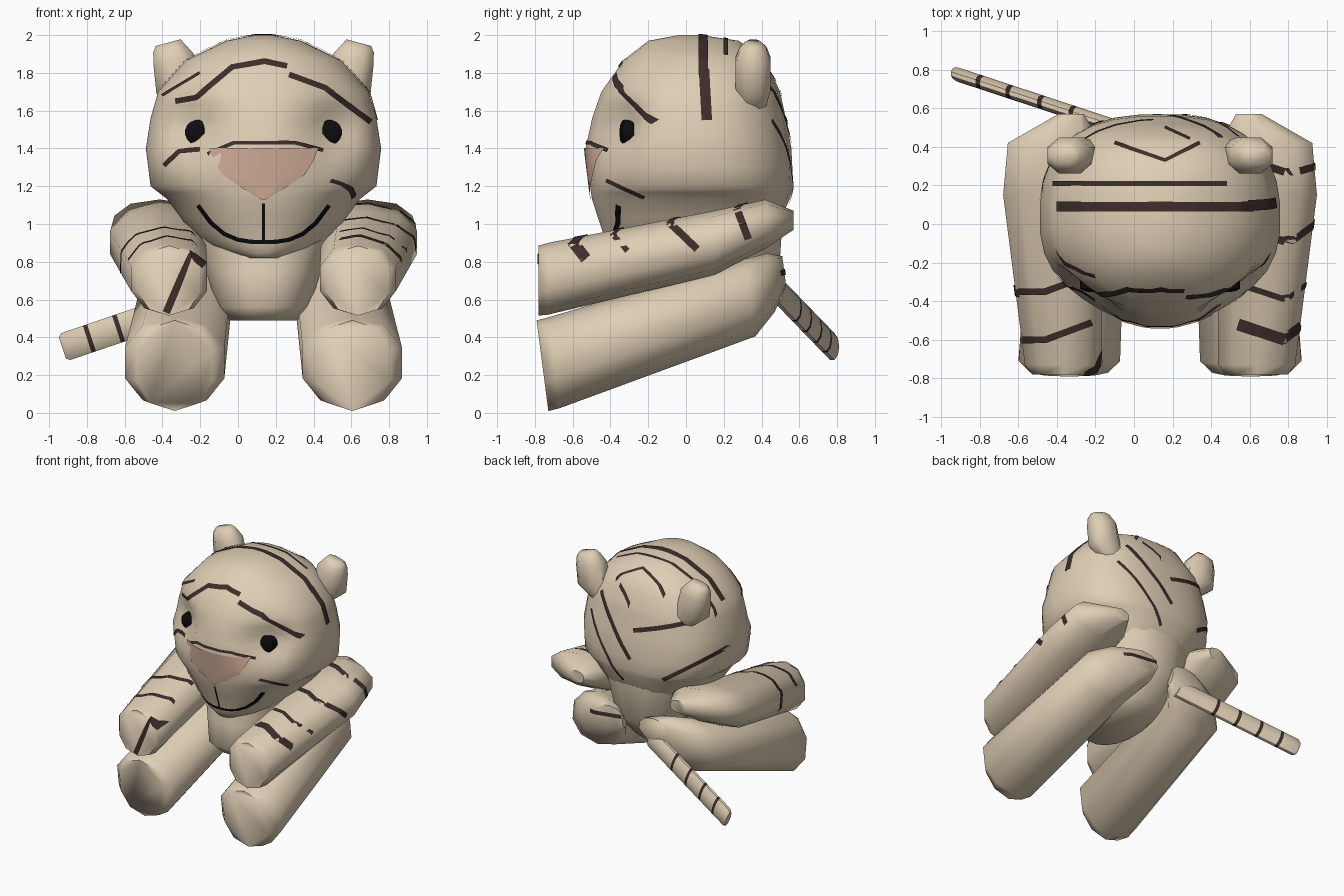
import bpy, math
from mathutils import Vector
from mathutils.bvhtree import BVHTree

cube = bpy.data.objects.get("Cube")
if cube:
    bpy.data.objects.remove(cube)

CX = 0.135  # symmetry plane of the animal; the tail swings past it
X, Y, Z = Vector((1, 0, 0)), Vector((0, 1, 0)), Vector((0, 0, 1))
trees = {}


def material(name, rgb):
    m = bpy.data.materials.new(name)
    m.use_nodes = True
    m.diffuse_color = (*rgb, 1)
    bsdf = next(n for n in m.node_tree.nodes if n.type == 'BSDF_PRINCIPLED')
    bsdf.inputs["Base Color"].default_value = (*rgb, 1)
    bsdf.inputs["Roughness"].default_value = 0.9
    return m


FUR = material("tan_fur", (0.74, 0.62, 0.46))
DARK = material("dark_brown_stripe", (0.045, 0.027, 0.023))
PINK = material("dusty_pink_nose", (0.67, 0.44, 0.33))
BLACK = material("black", (0.004, 0.004, 0.005))


def make(name, verts, faces, mats, angle=40):
    mesh = bpy.data.meshes.new(name)
    mesh.from_pydata(verts, [], faces)
    mesh.update()
    ob = bpy.data.objects.new(name, mesh)
    bpy.context.collection.objects.link(ob)
    for m in mats:
        mesh.materials.append(m)
    bpy.ops.object.select_all(action='DESELECT')
    ob.select_set(True)
    bpy.context.view_layer.objects.active = ob
    bpy.ops.object.shade_smooth_by_angle(angle=math.radians(angle))
    trees[name] = BVHTree.FromPolygons(verts, faces)
    return ob


def ring(center, u, v, count, power=2.0):
    """Superellipse ring spanned by half-axes u and v."""
    points = []
    for i in range(count):
        a = 2 * math.pi * (i + 0.5) / count
        c, s = math.cos(a), math.sin(a)
        points.append(center + u * math.copysign(abs(c) ** (2 / power), c)
                      + v * math.copysign(abs(s) ** (2 / power), s))
    return points


def loft(name, rings, mats=(FUR,), angle=40):
    """Skin a list of rings, wound so that normals face outward."""
    n = len(rings[0])
    verts = [p for r in rings for p in r]
    faces = [(k * n + i, k * n + (i + 1) % n, (k + 1) * n + (i + 1) % n, (k + 1) * n + i)
             for k in range(len(rings) - 1) for i in range(n)]
    faces += [tuple(reversed(range(n))), tuple(range(len(verts) - n, len(verts)))]
    middle = sum(verts, Vector()) / len(verts)
    a, b, c = (verts[i] for i in faces[n * (len(rings) // 2)][:3])
    if (b - a).cross(c - a).dot(a - middle) < 0:
        faces = [tuple(reversed(f)) for f in faces]
    return make(name, verts, faces, mats, angle)


# Projection frames: ray origin for 2D coordinates, and ray direction
VIEWS = {
    'front': (lambda a, b: Vector((a, -3, b)), Y),
    'back': (lambda a, b: Vector((a, 3, b)), -Y),
    'left': (lambda a, b: Vector((3, a, b)), -X),
    'right': (lambda a, b: Vector((-3, a, b)), X),
    'top': (lambda a, b: Vector((a, b, 4)), -Z),
}


def plate(name, part, view, rows, mat, cols=4, lift=0.006):
    """Lay rows of 2D point pairs as a thin sheet over a part."""
    origin, ray = VIEWS[view]
    verts, ids, faces = [], {}, []
    for r, (a, b) in enumerate(rows):
        for c in range(cols + 1):
            hit, normal, _, _ = trees[part].ray_cast(origin(*a.lerp(b, c / cols)), ray)
            if hit:
                ids[r, c] = len(verts)
                verts.append(hit + (normal - ray).normalized() * lift)
    for r in range(len(rows) - 1):
        for c in range(cols):
            quad = [(r, c), (r, c + 1), (r + 1, c + 1), (r + 1, c)]
            if all(q in ids for q in quad):
                f = [ids[q] for q in quad]
                p, q, s = (verts[i] for i in f[:3])
                if (q - p).cross(s - p).dot(ray) > 0:
                    f.reverse()
                faces.append(f)
    if faces:
        make(name, verts, faces, [mat])


def stripe(name, part, view, width, *path, mat=DARK):
    """Paint a mitred band along a 2D path projected onto a part."""
    points = [Vector(p) for p in path]
    dirs = [(b - a).normalized() for a, b in zip(points, points[1:])]
    rows = []
    for i, (a, b) in enumerate(zip(points, points[1:])):
        start = dirs[i] + dirs[max(i - 1, 0)]
        end = dirs[i] + dirs[min(i + 1, len(dirs) - 1)]
        steps = max(2, int((b - a).length / 0.02))
        for k in range(steps + 1):
            d = start.lerp(end, k / steps).normalized()
            across = Vector((-d.y, d.x)) * width / 2
            p = a.lerp(b, k / steps)
            rows.append((p - across, p + across))
    plate(name, part, view, rows, mat)


# Head: stacked sections (height, half width, front, back), fuller behind, with eye sockets
HEAD = [(.82, .14, -.39, .1), (.87, .28, -.42, .35), (.95, .38, -.44, .47),
        (1.13, .51, -.5, .55), (1.2, .6, -.51, .57), (1.4, .625, -.535, .56),
        (1.56, .6, -.5, .53), (1.7, .56, -.45, .5), (1.87, .41, -.33, .42),
        (1.97, .2, -.2, .28), (2, .05, -.04, .08)]
sections = [Vector(HEAD[0])]
for low, high in zip(HEAD, HEAD[1:]):
    sections += [Vector(low).lerp(Vector(high), 0.5), Vector(high)]
head_rings = []
for z, half, front, back in sections:
    full, trim = (ring(Vector((CX, (front + back) / 2, z)), X * half, Y * (back - front) / 2, 32, power)
                  for power in (2.6, 2.15))
    points = full[:16] + trim[16:]
    for p in points:
        if p.y < 0:
            socket = (abs(p.x - CX) - .38) ** 2 + (z - 1.5) ** 2
            p.y += .14 * math.exp(-socket / .02)
    head_rings.append(points)
loft("head", head_rings, angle=60)

# Body
loft("body", [ring(Vector((CX, y, z)), X * hx, Y * hy, 16, 2.4) for z, y, hx, hy in
              [(.49, -.04, .18, .29), (.56, -.03, .25, .37), (.75, .06, .31, .44),
               (1.05, .1, .42, .42)]], angle=60)

# Limbs and ears, mirrored; limb sections hold y, offset, height, half width, half height
ARM = [(-.78, .5, .7, .17, .185), (-.73, .5, .71, .21, .19), (.15, .56, .9, .265, .17),
       (.42, .55, 1, .25, .13), (.57, .46, 1.02, .07, .05)]
LEG = [(-.76, .47, .25, .21, .24), (-.7, .47, .265, .275, .24), (.34, .41, .61, .25, .205),
       (.45, .3, .69, .22, .155), (.52, .2, .75, .13, .08)]
EAR = [(1.62, .36, .09, .07), (1.72, .45, .125, .1), (1.87, .475, .115, .1),
       (1.93, .5, .09, .075), (1.96, .505, .07, .04)]
for side, label in ((1, "left"), (-1, "right")):
    for name, limb, lean in (("arm", ARM, 0), ("leg", LEG, -.13)):
        loft(f"{label}_{name}", [
            ring(Vector((CX + side * dx, y, z)), X * hx, (Z + Y * lean) * hz, 10, 2.2)
            for y, dx, z, hx, hz in limb], angle=60)
    loft(f"{label}_ear", [
        ring(Vector((CX + side * dx, .355, z)), (X - Z * side * .27) * hx, Y * hy, 8, 2.3)
        for z, dx, hx, hy in EAR], angle=50)
    # Eye: a flattened bead in its socket
    socket = trees["head"].ray_cast(Vector((CX + side * .35, -3, 1.485)), Y)[0]
    loft(f"{label}_eye", [ring(socket + Y * y, X * r, Z * r, 16) for y, r in
                          [(.04, .066), (-.02, .066), (-.032, .045), (-.037, .015)]],
         (BLACK,))

# Tail: flat rod whose short segments become dark bands
start, end = Vector((-.02, .48, .655)), Vector((-.93, .78, .345))
cuts = [0]
for band in (.3, .48, .66, .83):
    cuts += [band, band + .025]
cuts += [.98, 1]
tail = loft("tail", [ring(start.lerp(end, t), (Z - X * .33) * r, Y * r * .5, 10)
                     for t, r in [(c, .075 if c < 1 else .06) for c in cuts]], (FUR, DARK))
for face in tail.data.polygons[:-2]:
    if face.index // 10 in (1, 3, 5, 7):
        face.material_index = 1

# Nose and mouth
plate("nose", "head", 'front', [(Vector((CX - w, z)), Vector((CX + w, z))) for z, w in
      [(1.4, .285), (1.34, .265), (1.26, .215), (1.19, .11), (1.13, .01)]], PINK, 12, .009)
smile = [(CX + .345 * t / 5, .905 + .195 * abs(t / 5) ** 2.9) for t in range(-5, 6)]
stripe("mouth", "head", 'front', .022, *smile, mat=BLACK)
stripe("lip_line", "head", 'front', .014, (CX, 1.11), (CX, .91), mat=BLACK)

# Face stripes
stripe("forehead_stripe", "head", 'front', .03, (-.33, 1.65), (-.22, 1.67), (-.03, 1.83), (.14, 1.86), (.26, 1.835))
stripe("left_brow_stripe", "head", 'front', .03, (.27, 1.79), (.46, 1.72), (.7, 1.54))
stripe("right_brow_stripe", "head", 'front', .015, (-.4, 1.68), (-.2, 1.8))
stripe("right_cheek_stripe", "head", 'front', .025, (-.39, 1.31), (-.31, 1.385), (-.2, 1.395))
stripe("nose_stripe", "head", 'front', .02, (-.16, 1.37), (-.02, 1.43), (.3, 1.43), (.45, 1.39))
stripe("left_cheek_stripe", "head", 'left', .02, (-.42, 1.23), (-.22, 1.14))

# Crown and back-of-head stripes
stripe("crown_stripe", "head", 'top', .05, (-.4, .09), (.62, .09))
stripe("temple_stripe", "head", 'left', .055, (.095, 1.82), (.11, 1.55))
stripe("ear_stripe", "head", 'top', .025, (-.42, .21), (.48, .21))
stripe("crown_chevron", "head", 'top', .02, (-.1, .42), (.16, .33), (.34, .42))
stripe("crown_bar", "head", 'top', .015, (.16, .5), (.29, .44))
stripe("nape_stripe", "head", 'back', .035, (.45, 1.72), (.11, 1.29))
stripe("lower_nape_stripe", "head", 'back', .025, (.54, 1.55), (.19, 1.09))
stripe("middle_nape_stripe", "head", 'back', .035, (.1, 1.52), (-.36, 1.66))
stripe("right_nape_stripe", "head", 'back', .03, (-.16, 1.18), (-.52, 1.42))

# Limb stripes: each left arm chevron runs over the top and down the outer side
for y, width, run, drop in ((-.6, .06, .07, .09), (-.39, .03, .08, .09),
                            (-.09, .04, .15, .14), (.27, .04, .06, .16)):
    z = 1.025 + .2 * y
    stripe("left_arm_top_stripe", "left_arm", 'top', width, (.54, y + .08), (.78, y))
    stripe("left_arm_side_stripe", "left_arm", 'left', width, (y, z), (y + run, z - drop))
for y in (-.6, -.35):
    stripe("right_arm_stripe", "right_arm", 'top', .035, (-.6, y), (-.46, y), (-.22, y + .09))
stripe("right_arm_side_stripe", "right_arm", 'right', .04, (-.36, .88), (-.33, .7))
stripe("right_paw_stripe", "right_arm", 'front', .04, (-.38, .53), (-.25, .84), (-.18, .78))
stripe("right_foot_stripe", "right_leg", 'front', .05, (-.46, .07), (-.35, .15), (-.13, .19))
stripe("right_leg_side_stripe", "right_leg", 'right', .03, (-.45, .5), (-.42, .18))
stripe("right_leg_top_stripe", "right_leg", 'top', .05, (-.4, -.68), (-.25, -.6), (-.12, -.66))
stripe("left_haunch_stripe", "left_leg", 'back', .03, (.52, .74), (.14, .78))
stripe("right_haunch_stripe", "right_leg", 'back', .03, (-.04, .78), (-.3, .72))
